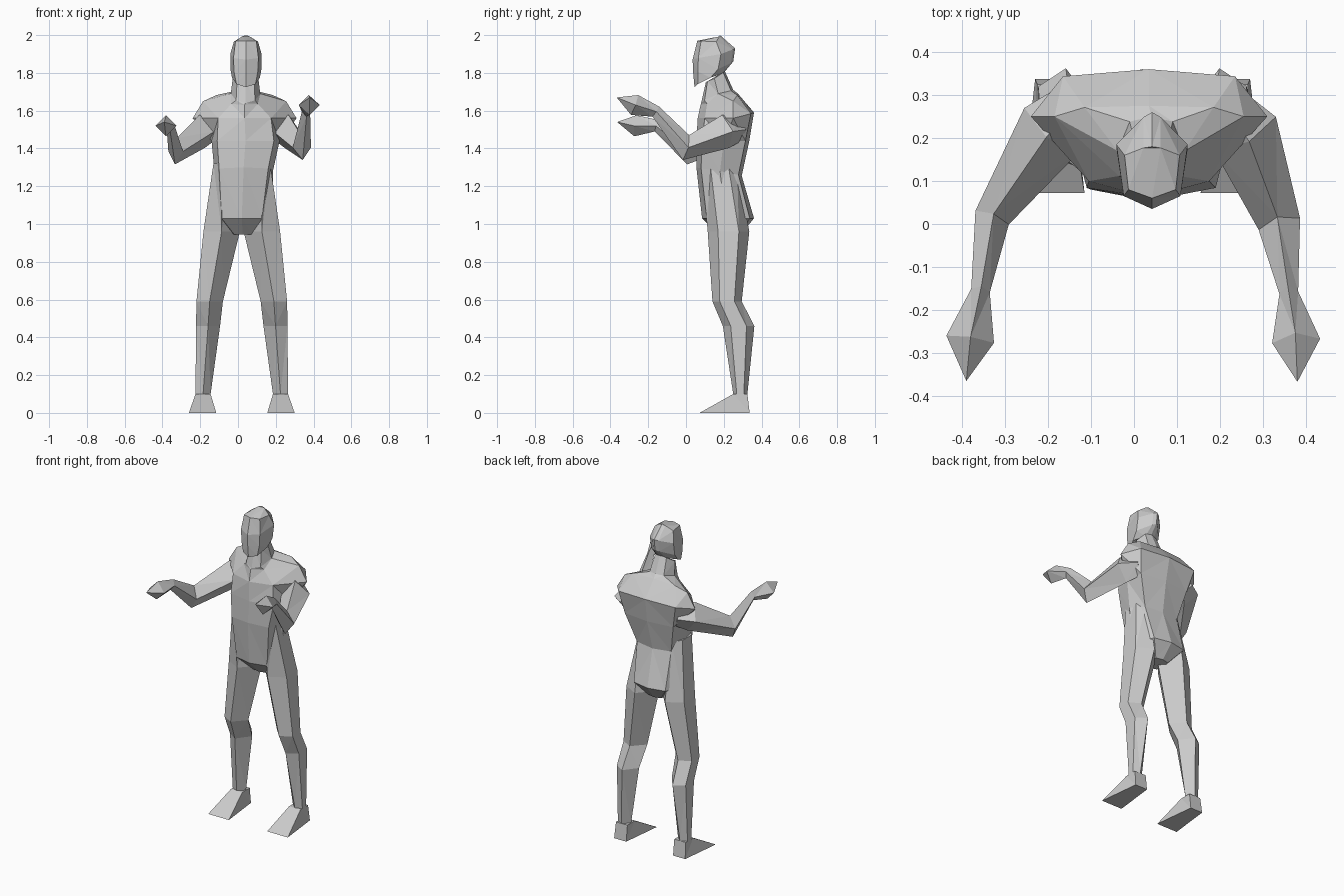
import bpy
import bmesh
from mathutils import Vector

cube = bpy.data.objects.get("Cube")
if cube:
    bpy.data.objects.remove(cube)

grey = bpy.data.materials.new("plain_grey")
grey.use_nodes = True
grey.diffuse_color = (0.6, 0.6, 0.6, 1)
grey.node_tree.nodes["Principled BSDF"].inputs["Base Color"].default_value = grey.diffuse_color


def loft(name, rings):
    """Skin a stack of equal-length point rings and cap both ends, flat shaded."""
    bm = bmesh.new()
    loops = [[bm.verts.new(p) for p in ring] for ring in rings]
    n = len(loops[0])
    for a, b in zip(loops, loops[1:]):
        for i in range(n):
            j = (i + 1) % n
            bm.faces.new((a[i], a[j], b[j], b[i]))
    bm.faces.new(loops[0])
    bm.faces.new(loops[-1])
    bmesh.ops.remove_doubles(bm, verts=bm.verts, dist=0.0005)
    bmesh.ops.triangulate(bm, faces=bm.faces)
    bmesh.ops.recalc_face_normals(bm, faces=bm.faces)
    mesh = bpy.data.meshes.new(name)
    bm.to_mesh(mesh)
    bm.free()
    mesh.materials.append(grey)
    obj = bpy.data.objects.new(name, mesh)
    bpy.context.collection.objects.link(obj)
    return obj


def section(cx, widths, ys, zs):
    """Eight-sided symmetric slice: widths, depths and heights at front, side, back."""
    (wf, w, wb), (yf, ym, yb), (zf, zm, zb) = widths, ys, zs
    front = Vector((wf, yf + (ym - yf) * 0.2, zf + (zm - zf) * 0.3))
    back = Vector((wb, yb + (ym - yb) * 0.15, zb + (zm - zb) * 0.2))
    half = [front, Vector((w, ym, zm)), back]
    other = [Vector((-p.x, p.y, p.z)) for p in reversed(half)]
    ring = [Vector((0, yf, zf))] + half + [Vector((0, yb, zb))] + other
    return [p + Vector((cx, 0, 0)) for p in ring]


def leg_slice(side, z, outer, inner, yf, yb):
    """Five-sided slice with a flat outside and a front and back ridge."""
    mid = inner + (outer - inner) * 0.5
    d = yb - yf
    pts = [(outer, yf + d * 0.25), (mid, yf), (inner, yf + d * 0.5), (mid, yb), (outer, yf + d * 0.75)]
    return [(0.02 + side * x, y, z) for x, y in pts]


def limb(name, joints):
    """Diamond-section tube through joints of (centre, half width, half height)."""
    centres = [Vector(j[0]) for j in joints]
    rings = []
    for i, (c, w, h) in enumerate(joints):
        c = centres[i]
        before = (c - centres[max(i - 1, 0)]).normalized()
        after = (centres[min(i + 1, len(joints) - 1)] - c).normalized()
        along = (before + after).normalized()
        across = along.cross(Vector((0, 0, 1))).normalized()
        up = across.cross(along)
        rings.append([c + across * w, c + up * h, c - across * w, c - up * h])
    return loft(name, rings)


# Head, from crown to chin
loft("head", [
    section(0.042, (0.055, 0.064, 0.02), (0.06, 0.16, 0.18), (1.97, 1.965, 2.0)),
    section(0.042, (0.066, 0.083, 0.02), (0.035, 0.185, 0.26), (1.87, 1.9, 1.93)),
    section(0.042, (0.063, 0.082, 0.02), (0.038, 0.17, 0.25), (1.8, 1.82, 1.86)),
    section(0.042, (0.05, 0.074, 0.03), (0.045, 0.13, 0.2), (1.725, 1.775, 1.8)),
])

# Neck
neck_base = section(0.04, (0.05, 0.078, 0.05), (0.08, 0.17, 0.25), (1.64, 1.69, 1.71))
loft("neck", [
    section(0.04, (0.045, 0.068, 0.04), (0.105, 0.15, 0.205), (1.75, 1.77, 1.81)),
    neck_base,
])

# Torso, from neck to crotch
loft("torso", [
    neck_base,
    section(0.035, (0.07, 0.22, 0.15), (0.077, 0.25, 0.275), (1.63, 1.65, 1.69)),
    section(0.035, (0.14, 0.275, 0.2), (0.062, 0.25, 0.36), (1.56, 1.56, 1.59)),
    section(0.04, (0.15, 0.18, 0.17), (0.055, 0.2, 0.335), (1.44, 1.44, 1.44)),
    section(0.03, (0.13, 0.155, 0.12), (0.055, 0.18, 0.295), (1.3, 1.28, 1.255)),
    section(0.02, (0.107, 0.17, 0.11), (0.085, 0.21, 0.36), (1.03, 1.03, 1.03)),
    section(0.025, (0.045, 0.06, 0.045), (0.17, 0.22, 0.29), (0.945, 0.945, 0.945)),
])

# Legs and wedge feet
for label, side in (("left", 1), ("right", -1)):
    loft(label + "_leg", [
        leg_slice(side, 1.32, 0.15, 0.06, 0.08, 0.27),
        leg_slice(side, 0.96, 0.203, 0.01, 0.115, 0.335),
        leg_slice(side, 0.59, 0.24, 0.1, 0.14, 0.295),
        leg_slice(side, 0.46, 0.242, 0.115, 0.195, 0.362),
        leg_slice(side, 0.1, 0.245, 0.165, 0.25, 0.325),
    ])
    foot = []
    for z, front, back, yf, yb in ((0.1, (0.165, 0.245), (0.165, 0.245), 0.25, 0.325),
                                   (0, (0.135, 0.28), (0.165, 0.25), 0.072, 0.337)):
        pts = [(front[0], yf), (front[1], yf), (back[1], yb), (back[0], yb)]
        foot.append([(0.02 + side * x, y, z) for x, y in pts])
    loft(label + "_foot", foot)

# Bent arms ending in pointed hands
limb("left_arm", [
    ((0.2, 0.29, 1.5), 0.05, 0.06),
    ((0.258, 0.21, 1.49), 0.082, 0.09),
    ((0.338, 0.0, 1.405), 0.05, 0.068),
    ((0.36, -0.16, 1.595), 0.022, 0.032),
    ((0.377, -0.272, 1.63), 0.056, 0.056),
    ((0.38, -0.367, 1.67), 0, 0),
])
limb("right_arm", [
    ((-0.13, 0.29, 1.5), 0.05, 0.06),
    ((-0.19, 0.22, 1.49), 0.082, 0.09),
    ((-0.33, 0.015, 1.385), 0.042, 0.07),
    ((-0.357, -0.155, 1.52), 0.022, 0.032),
    ((-0.381, -0.268, 1.52), 0.056, 0.056),
    ((-0.39, -0.365, 1.54), 0, 0),
])
